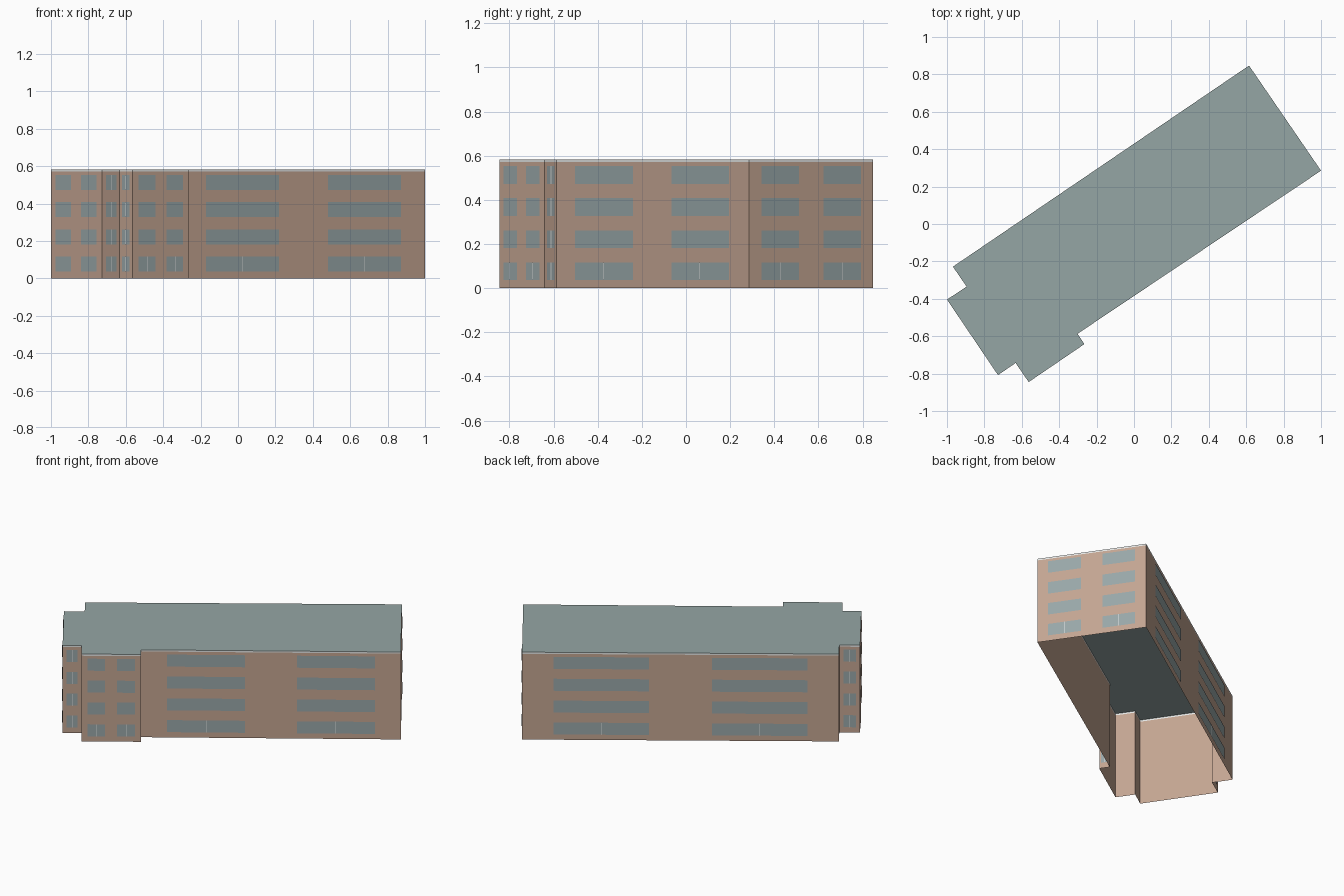
import bpy, bmesh
from mathutils import Vector

cube = bpy.data.objects.get("Cube")
if cube:
    bpy.data.objects.remove(cube)


def material(name, color):
    m = bpy.data.materials.new(name)
    m.use_nodes = True
    m.diffuse_color = (*color, 1)
    m.node_tree.nodes["Principled BSDF"].inputs["Base Color"].default_value = (*color, 1)
    return m


BRICK = material("tan brick", (0.55, 0.375, 0.285))
GLASS = material("grey glass", (0.315, 0.385, 0.395))
ROOF = material("grey green roof", (0.30, 0.38, 0.375))
TRIM = material("pale trim", (0.82, 0.84, 0.83))

# Footprint, counter-clockwise from above
FOOTPRINT = [Vector(p) for p in (
    (-0.968, -0.228), (-0.895, -0.335), (-1.0, -0.404), (-0.727, -0.808),
    (-0.633, -0.743), (-0.563, -0.845), (-0.265, -0.642), (-0.302, -0.587),
    (1.0, 0.285), (0.615, 0.847))]
WALLS = list(zip(FOOTPRINT, FOOTPRINT[1:] + FOOTPRINT[:1]))
WALL_TOP, ROOF_TOP = 0.571, 0.582
FLOORS = 4
STOREY = ROOF_TOP / FLOORS


def new_object(name, bm, mat):
    mesh = bpy.data.meshes.new(name)
    bm.to_mesh(mesh)
    bm.free()
    mesh.materials.append(mat)
    obj = bpy.data.objects.new(name, mesh)
    bpy.context.collection.objects.link(obj)
    return obj


def add_panel(bm, a, b, start, end, low, high, offset=0.0):
    """Upright panel on wall a-b between two fractions of its length."""
    d = b - a
    out = Vector((d.y, -d.x)).normalized() * offset
    p, q = a + d * start + out, a + d * end + out
    corners = ((p, low), (q, low), (q, high), (p, high))
    bm.faces.new([bm.verts.new((v.x, v.y, z)) for v, z in corners])


def wall_band(name, low, high, mat):
    bm = bmesh.new()
    for a, b in WALLS:
        add_panel(bm, a, b, 0, 1, low, high)
    bmesh.ops.remove_doubles(bm, verts=bm.verts, dist=0.0001)
    return new_object(name, bm, mat)


# Open-bottomed shell with a trim band under the flat roof
wall_band("outer_walls", 0, WALL_TOP, BRICK)
wall_band("roof_edge_trim", WALL_TOP, ROOF_TOP, TRIM)
bm = bmesh.new()
bm.faces.new([bm.verts.new((p.x, p.y, ROOF_TOP)) for p in FOOTPRINT])
new_object("flat_roof", bm, ROOF)

# Windows: one per storey on short walls, a pair on longer ones
windows, mullions = bmesh.new(), bmesh.new()
for a, b in WALLS:
    length = (b - a).length
    short = length < 0.2
    spans = [(0.2, 0.8)] if short else [(0.1, 0.4), (0.6, 0.9)]
    for floor in range(FLOORS):
        low = (floor + 0.25) * STOREY
        high = (floor + 0.8) * STOREY
        for start, end in spans:
            add_panel(windows, a, b, start, end, low, high, 0.003)
            # Thin centre bars on the narrow and ground-floor windows
            if short or floor == 0:
                mid, half = (start + end) / 2, 0.0015 / length
                add_panel(mullions, a, b, mid - half, mid + half, low, high, 0.005)
new_object("windows", windows, GLASS)
new_object("window_mullions", mullions, TRIM)
